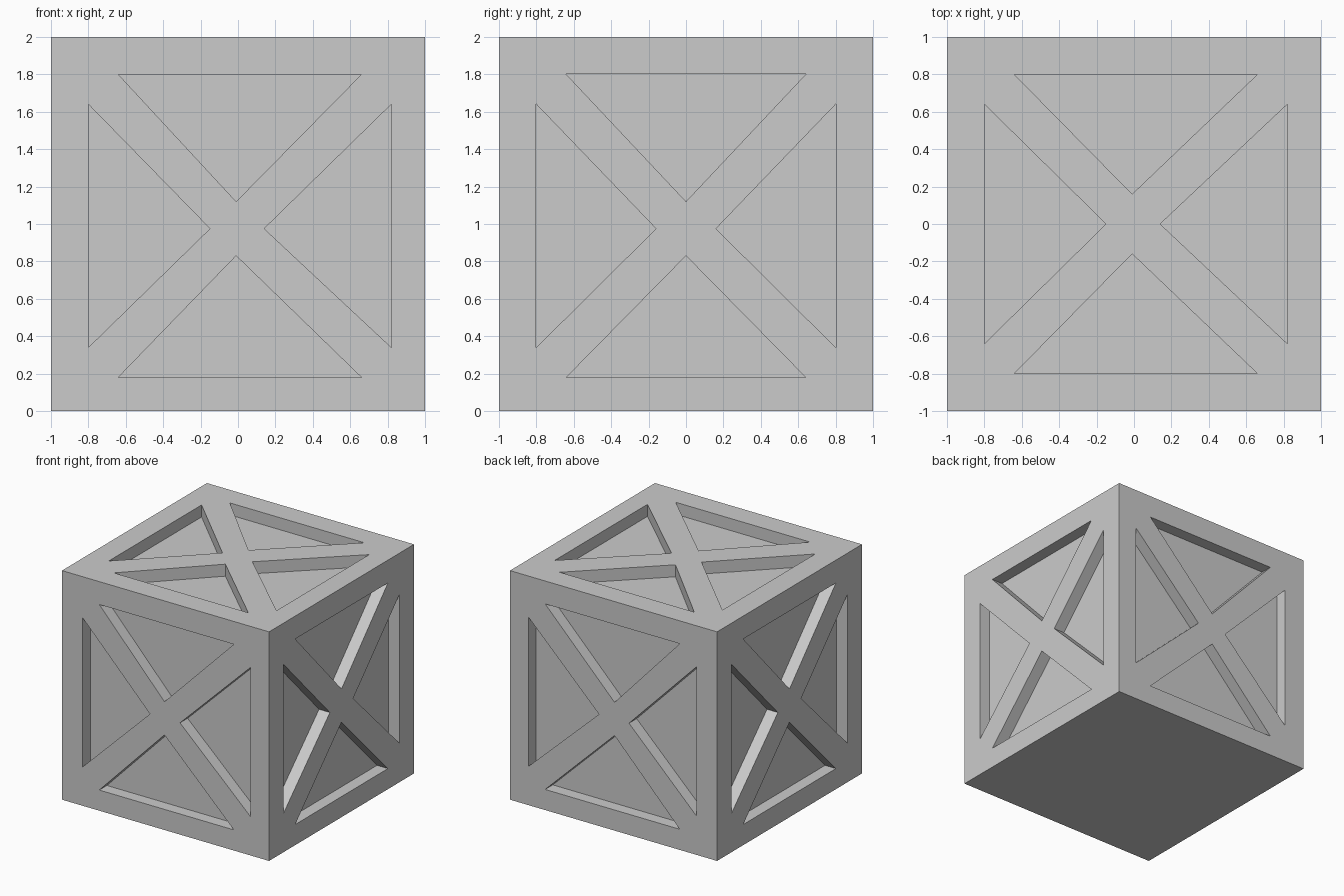
import bpy, bmesh
from mathutils import Vector

if "Cube" in bpy.data.objects:
    bpy.data.objects.remove(bpy.data.objects["Cube"])

DEPTH = 0.105

# Panel layout along each axis: edge, base end, tip, middle, tip, base end, edge
X = (-0.80, -0.64, -0.15, -0.01, 0.14, 0.66, 0.82)
Y = (-0.80, -0.64, -0.16, 0.00, 0.16, 0.64, 0.80)
Z = (0.18, 0.34, 0.83, 0.975, 1.12, 1.64, 1.80)


def panels(u, v):
    """Four triangles left between the frame and the crossed braces."""
    return [
        [(u[1], v[6]), (u[5], v[6]), (u[3], v[4])],
        [(u[1], v[0]), (u[5], v[0]), (u[3], v[2])],
        [(u[0], v[1]), (u[0], v[5]), (u[2], v[3])],
        [(u[6], v[1]), (u[6], v[5]), (u[4], v[3])],
    ]


def add_prism(bm, base, normal):
    """Triangular prism from DEPTH below the face to just above it."""
    inner = [bm.verts.new(p - normal * DEPTH) for p in base]
    outer = [bm.verts.new(p + normal * 0.05) for p in base]
    bm.faces.new(inner)
    bm.faces.new(outer)
    for i in range(3):
        j = (i + 1) % 3
        bm.faces.new((inner[i], inner[j], outer[j], outer[i]))


# Crate body
bpy.ops.mesh.primitive_cube_add(size=2, location=(0, 0, 1))
crate = bpy.context.object
crate.name = "crate_body"

# Recess cutter for the four sides and the top (the bottom stays plain)
bm = bmesh.new()
for s in (-1, 1):
    for tri in panels(X, Z):
        add_prism(bm, [Vector((a, s, b)) for a, b in tri], Vector((0, s, 0)))
    for tri in panels(Y, Z):
        add_prism(bm, [Vector((s, a, b)) for a, b in tri], Vector((s, 0, 0)))
for tri in panels(X, Y):
    add_prism(bm, [Vector((a, b, 2)) for a, b in tri], Vector((0, 0, 1)))
bmesh.ops.recalc_face_normals(bm, faces=bm.faces)
mesh = bpy.data.meshes.new("panel_cutter")
bm.to_mesh(mesh)
bm.free()
cutter = bpy.data.objects.new("panel_cutter", mesh)
bpy.context.collection.objects.link(cutter)
cutter.hide_render = True

# Sink the panels into the body
cut = crate.modifiers.new("recesses", 'BOOLEAN')
cut.operation = 'DIFFERENCE'
cut.solver = 'EXACT'
cut.object = cutter
bpy.context.view_layer.objects.active = crate
bpy.ops.object.modifier_apply(modifier=cut.name)
bpy.data.objects.remove(cutter)
